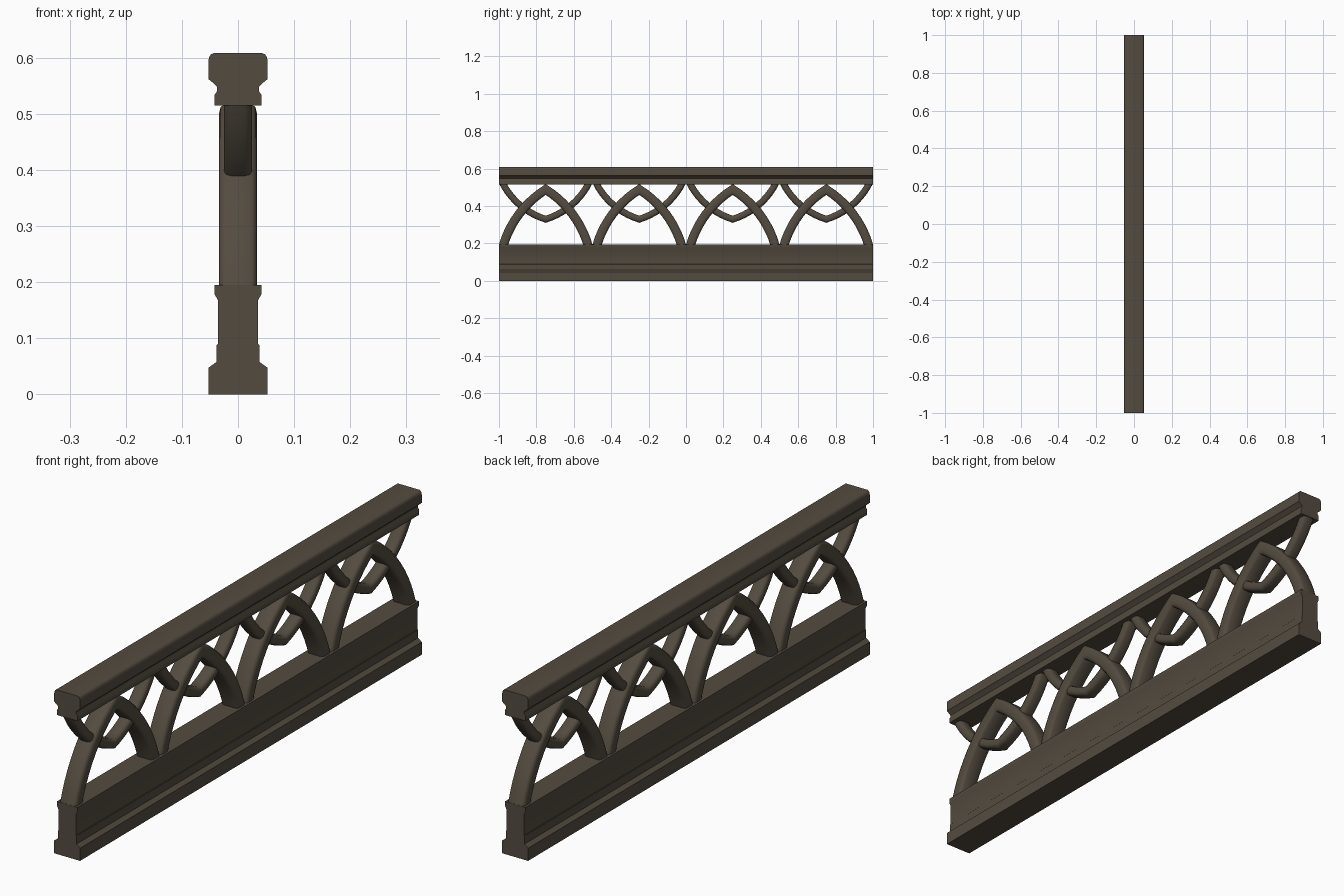
import bpy, bmesh, math
from mathutils import Vector

if "Cube" in bpy.data.objects:
    bpy.data.objects.remove(bpy.data.objects["Cube"])

stone = bpy.data.materials.new("dark brown stone")
stone.diffuse_color = (0.088, 0.071, 0.051, 1)
stone.use_nodes = True
stone.node_tree.nodes["Principled BSDF"].inputs["Base Color"].default_value = stone.diffuse_color


def finish(bm, name, angle=35):
    bmesh.ops.recalc_face_normals(bm, faces=bm.faces)
    me = bpy.data.meshes.new(name)
    bm.to_mesh(me)
    bm.free()
    me.materials.append(stone)
    ob = bpy.data.objects.new(name, me)
    bpy.context.collection.objects.link(ob)
    bpy.ops.object.select_all(action='DESELECT')
    ob.select_set(True)
    bpy.context.view_layer.objects.active = ob
    bpy.ops.object.shade_smooth_by_angle(angle=math.radians(angle))
    return ob


def moulding(name, half):
    """Mirror a half profile (x, z) and extrude it along y."""
    prof = half + [(-x, z) for x, z in reversed(half)]
    bm = bmesh.new()
    f = bm.faces.new([bm.verts.new((x, -1, z)) for x, z in prof])
    r = bmesh.ops.extrude_face_region(bm, geom=[f])
    for v in r["geom"]:
        if isinstance(v, bmesh.types.BMVert):
            v.co.y = 1
    return finish(bm, name)


def arc(a, b, sag, n=10):
    """Points on a circular arc from a to b bulging left of the chord by sag."""
    a, b = Vector(a), Vector(b)
    d = b - a
    nrm = Vector((-d.y, d.x)).normalized()
    R = (d.length ** 2 / 4 + sag ** 2) / (2 * abs(sag))
    half = math.asin(d.length / 2 / R)
    s = 1 if sag > 0 else -1
    c = (a + b) / 2 + nrm * (sag - s * R)
    p = []
    for i in range(n + 1):
        t = -half + 2 * half * i / n
        p.append(c + d.normalized() * (R * math.sin(t)) + nrm * (s * R * math.cos(t)))
    return p


def tracery(name, foot, tip, sag, section, yc):
    """Sweep a section along a pointed arch centred on yc."""
    left = arc(foot, tip, sag)
    path = left + [Vector((-p.x, p.y)) for p in reversed(left[:-1])]
    bm = bmesh.new()
    rings = []
    for i, p in enumerate(path):
        t0 = (p - path[i - 1]).normalized() if i else (path[1] - p).normalized()
        t1 = (path[i + 1] - p).normalized() if i < len(path) - 1 else t0
        t = (t0 + t1).normalized()
        n = Vector((-t.y, t.x)) / t.dot(t0)
        ring = []
        for x, h in section:
            q = p + n * h
            q.x = max(-0.25, min(0.25, q.x))   # stay inside the bay
            ring.append(bm.verts.new((x, yc + q.x, q.y)))
        rings.append(ring)
    k = len(section)
    for a, b in zip(rings, rings[1:]):
        for j in range(k):
            bm.faces.new((a[j], a[(j + 1) % k], b[(j + 1) % k], b[j]))
    bm.faces.new(rings[0])
    bm.faces.new(rings[-1])
    return finish(bm, name, 50)


def rounded(w, h, fw, fh):
    """Chamfered section: half sizes w, h and half flats fw, fh, softened corners."""
    q = [(w, fh), (fw + (w - fw) * 0.7, fh + (h - fh) * 0.7), (fw, h)]
    q += [(-x, z) for x, z in reversed(q)]
    return q + [(-x, -z) for x, z in q]


# plinth and handrail
moulding("base_plinth", [(0.053, 0), (0.053, 0.047), (0.038, 0.058), (0.038, 0.088),
                         (0.036, 0.09), (0.036, 0.168), (0.042, 0.179), (0.042, 0.195)])
moulding("top_rail", [(0.042, 0.515), (0.042, 0.533), (0.037, 0.541), (0.037, 0.548),
                      (0.042, 0.553), (0.053, 0.562), (0.053, 0.593), (0.0515, 0.601),
                      (0.048, 0.606), (0.043, 0.608)])

# four bays of pointed arches with inverted arches behind
big = rounded(0.034, 0.024, 0.024, 0.010)
small = rounded(0.025, 0.018, 0.012, 0.007)
for i in range(4):
    yc = -0.75 + 0.5 * i
    tracery(f"pointed_arch_{i+1}", (-0.228, 0.185), (0, 0.488), 0.035, big, yc)
    tracery(f"hanging_arch_{i+1}", (-0.235, 0.53), (0, 0.329), -0.032, small, yc)
